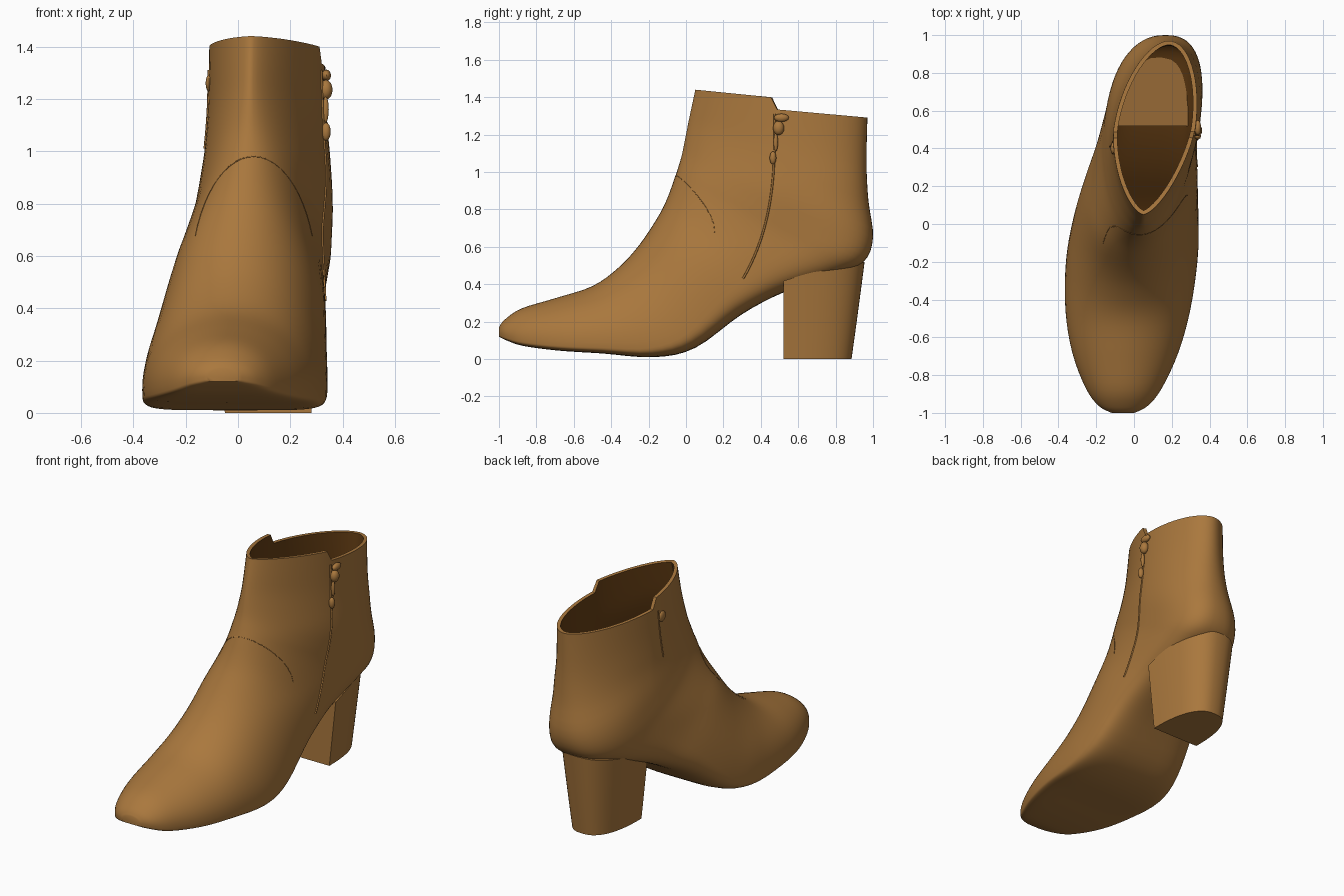
import bpy, bmesh, math
from mathutils import Vector
from mathutils.bvhtree import BVHTree

cube = bpy.data.objects.get("Cube")
if cube:
    bpy.data.objects.remove(cube)


def make_material(name, colour):
    mat = bpy.data.materials.new(name)
    mat.use_nodes = True
    mat.diffuse_color = colour
    mat.node_tree.nodes["Principled BSDF"].inputs["Base Color"].default_value = colour
    return mat


leather = make_material("tan_leather", (0.40, 0.187, 0.047, 1))
lining = make_material("dark_brown_lining", (0.13, 0.048, 0.007, 1))


def finish(name, bm, thickness=0):
    bmesh.ops.recalc_face_normals(bm, faces=bm.faces)
    mesh = bpy.data.meshes.new(name)
    bm.to_mesh(mesh)
    bm.free()
    ob = bpy.data.objects.new(name, mesh)
    bpy.context.collection.objects.link(ob)
    mesh.materials.append(leather)
    bpy.ops.object.select_all(action="DESELECT")
    ob.select_set(True)
    bpy.context.view_layer.objects.active = ob
    if thickness:
        mesh.materials.append(lining)
        mod = ob.modifiers.new("lining", "SOLIDIFY")
        mod.thickness, mod.offset = thickness, -1
        mod.material_offset = 1
        bpy.ops.object.modifier_apply(modifier=mod.name)
    bpy.ops.object.shade_smooth_by_angle(angle=math.radians(40))


def loft(bm, rings, cap_end=False):
    loops = [[bm.verts.new(p) for p in ring] for ring in rings]
    for a, b in zip(loops, loops[1:]):
        for i in range(len(a)):
            j = (i + 1) % len(a)
            bm.faces.new((a[i], a[j], b[j], b[i]))
    bm.faces.new(loops[0])
    if cap_end:
        bm.faces.new(loops[-1])


def smooth(lo, hi, v):
    v = min(1, max(0, (v - lo) / (hi - lo)))
    return v * v * (3 - 2 * v)


def spine_x(y, z):
    # the foot curves inward from heel to toe
    curve = 0.02 + 0.105 * y + 0.04 * y * y
    return curve + 0.025 * smooth(0.6, 1, z) - 0.013 * (1 - smooth(0.2, 0.6, z))


# Sections fan from the toe to the collar:
# upper point (y, z), lower point (y, z), half width, widest place along the chord
SECTIONS = [
    (-1.0, .17, -1.0, .12, .06, .65),
    (-.97, .21, -.96, .10, .13, .76),
    (-.88, .27, -.87, .07, .2, .8),
    (-.7, .325, -.68, .045, .28, .83),
    (-.5, .39, -.45, .03, .33, .84),
    (-.36, .49, -.17, .01, .348, .82),
    (-.25, .61, .05, .06, .335, .78),
    (-.15, .76, .3, .24, .303, .72),
    (-.1, .86, .53, .36, .27, .66),
    (-.06, .97, .8, .45, .25, .62),
    (-.04, 1.03, .95, .52, .248, .58),
    (-.02, 1.1, 1.0, .65, .245, .56),
    (0, 1.2, .975, .85, .23, .54),
    (.02, 1.3, .965, 1.05, .22, .52),
    (.05, 1.44, .97, 1.29, .216, .5),
]
LAST = len(SECTIONS) - 1


def section(t):
    # Catmull-Rom blend of neighbouring sections
    i = min(int(t), LAST - 1)
    f = t - i
    a, b, c, d = (SECTIONS[min(max(k, 0), LAST)] for k in range(i - 1, i + 3))
    return [q + f / 2 * (r - p + f * (2 * p - 5 * q + 4 * r - s + f * (3 * (q - r) + s - p)))
            for p, q, r, s in zip(a, b, c, d)]


def body_ring(t, count=64):
    ay, az, by, bz, width, bias = section(t)
    # flat sole under the foot, pointed oval around the ankle
    lower = 6 - 2 * smooth(4, 7, t) - 1.7 * smooth(7, 12, t) - 0.4 * smooth(11, LAST, t)
    upper = 2 - 0.45 * smooth(9, 13, t)
    ring = []
    for k in range(count):
        u = math.tau * k / count
        c, s = math.cos(u), math.sin(u)
        n = lower if s < 0 else upper
        across = math.copysign(abs(c) ** (2 / n), c)
        rise = abs(s) ** (2 / n)
        place = bias * (1 - rise) if s >= 0 else bias + (1 - bias) * rise
        y = ay + (by - ay) * place
        z = az + (bz - az) * place
        # the front of the collar stands higher than the back
        collar = 1.44 - 0.1 * (y - 0.05) if y < 0.48 else 1.335 - 0.09 * (y - 0.48)
        z += max(0, t - LAST + 1) * (collar - (1.44 - 0.163 * (y - 0.05)))
        ring.append((spine_x(y, z) + width * across, y, z))
    return ring


# Boot upper with sole, open at the collar
bm = bmesh.new()
steps = 4
loft(bm, [body_ring(i / steps) for i in range(LAST * steps + 1)])
bmesh.ops.recalc_face_normals(bm, faces=bm.faces)
tree = BVHTree.FromBMesh(bm)
finish("boot_upper", bm, thickness=0.022)


def heel_ring(f, count=32):
    # rounded at the back, flat at the front
    half, back = 0.165 + 0.045 * f, 0.885 + 0.07 * f
    ring = []
    for k in range(count + 1):
        u = math.pi * k / count
        c, s = math.cos(u), math.sin(u)
        y = 0.52 + (back - 0.52) * s ** 0.8
        x = 0.115 + half * math.copysign(abs(c) ** 0.8, c)
        ring.append((x, y, f * (0.372 + 0.34 * (y - 0.52) + 0.045 * c ** 4)))
    return ring


# Block heel
bm = bmesh.new()
loft(bm, [heel_ring(i / 4) for i in range(5)], cap_end=True)
finish("block_heel", bm)


def on_side(y, z, side):
    return tree.ray_cast(Vector((side * 2, y, z)), Vector((-side, 0, 0)))[0]


def on_front(x, z):
    return tree.ray_cast(Vector((x, -2, z)), Vector((0, 1, 0)))[0]


def seam(name, points, radius):
    curve = bpy.data.curves.new(name, "CURVE")
    curve.dimensions = "3D"
    curve.bevel_depth, curve.bevel_resolution = radius, 1
    curve.use_fill_caps = True
    points = [p for p in points if p]
    line = curve.splines.new("POLY")
    line.points.add(len(points) - 1)
    for p, co in zip(line.points, points):
        p.co = (*co, 1)
    curve.materials.append(leather)
    ob = bpy.data.objects.new(name, curve)
    bpy.context.collection.objects.link(ob)


def blob(name, centre, size):
    bm = bmesh.new()
    bmesh.ops.create_uvsphere(bm, u_segments=14, v_segments=8, radius=1)
    bmesh.ops.scale(bm, vec=size, verts=bm.verts)
    bmesh.ops.translate(bm, vec=centre, verts=bm.verts)
    finish(name, bm)


# Side zip and the matching seam on the other side
span = [i / 24 for i in range(25)]
zip_line = [(0.475 - 0.17 * f ** 3, 1.31 - 0.88 * f) for f in span]
seam("zip_seam", [on_side(y, z, 1) for y, z in zip_line], 0.006)
seam("outer_seam", [on_side(0.44 - 0.03 * f, 1.31 - 0.3 * f, -1) for f in span], 0.005)

# Vamp seam arching over the instep
arch = []
for f in span:
    u = math.pi * (0.12 + 0.76 * f)
    arch.append(on_front(0.06 + 0.24 * math.cos(u), 0.5 + 0.48 * math.sin(u)))
seam("vamp_seam", arch, 0.002)

# Zip pull: slider, link and tag
for name, y, z, size in [
    ("zip_slider", 0.51, 1.29, (0.018, 0.04, 0.022)),
    ("zip_link", 0.495, 1.235, (0.026, 0.03, 0.038)),
    ("zip_stem", 0.48, 1.16, (0.012, 0.012, 0.05)),
    ("zip_tag", 0.465, 1.075, (0.018, 0.018, 0.035)),
]:
    blob(name, on_side(y, z, 1) + Vector((0.012, 0, 0)), size)

# Snap button on the outer side
blob("snap_button", on_side(0.4, 1.26, -1), (0.014, 0.033, 0.033))
